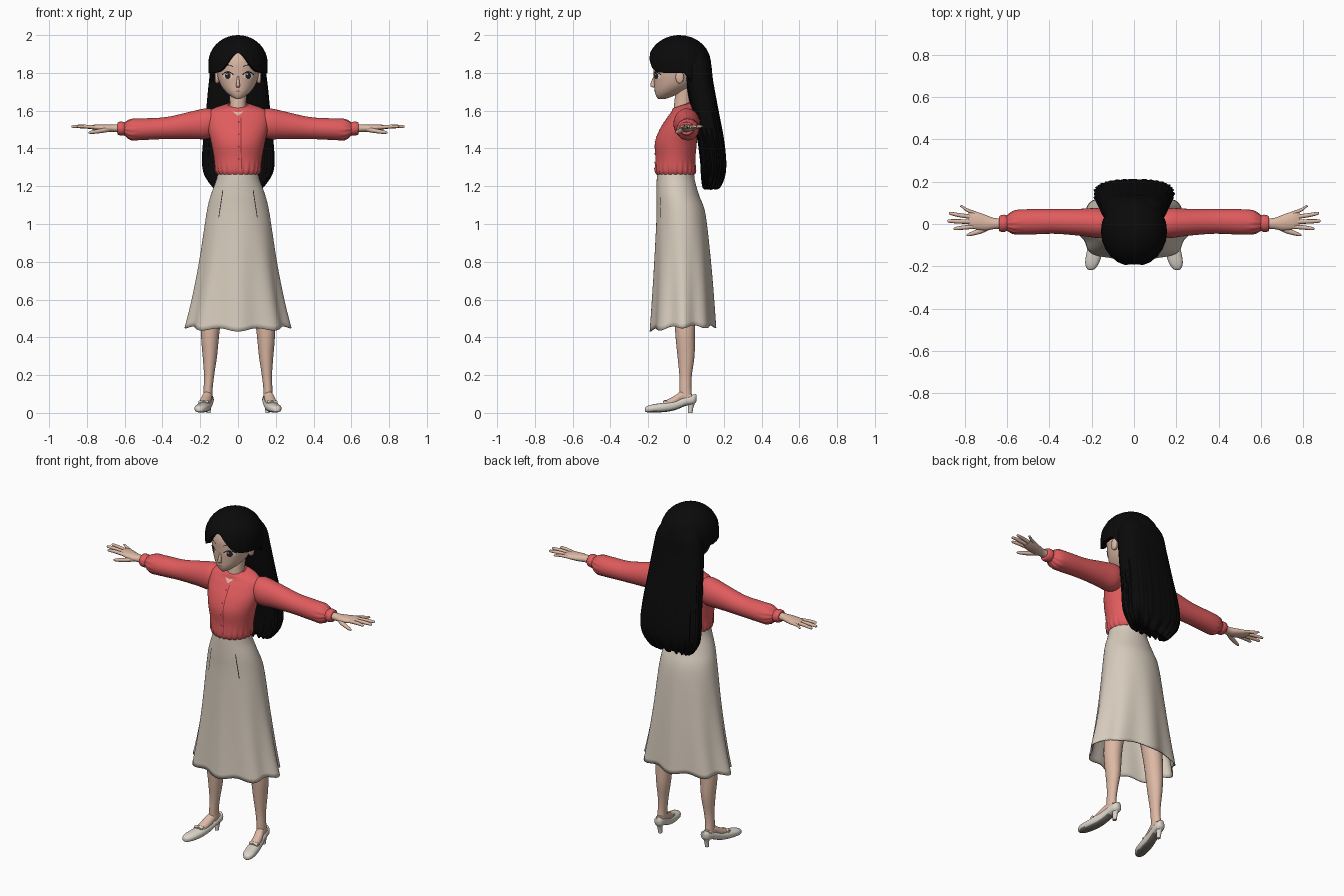
import bpy
import bmesh
from math import sin, cos, pi, exp, copysign
from mathutils import Vector, Matrix
from mathutils.bvhtree import BVHTree

if "Cube" in bpy.data.objects:
    bpy.data.objects.remove(bpy.data.objects["Cube"])


def material(name, r, g, b):
    mat = bpy.data.materials.new(name)
    mat.use_nodes = True
    mat.diffuse_color = (r, g, b, 1)
    mat.node_tree.nodes["Principled BSDF"].inputs["Base Color"].default_value = (r, g, b, 1)
    return mat


skin = material("skin", .72, .48, .37)
hair = material("black hair", .003, .003, .003)
red = material("coral blouse", .74, .105, .11)
seam = material("dark red seam", .3, .03, .035)
beige = material("beige skirt", .68, .6, .51)
cream = material("cream shoe", .72, .67, .6)
sole = material("grey sole", .2, .18, .16)
white = material("eye white", .85, .82, .8)
dark = material("dark brown", .03, .018, .014)
lip = material("lip", .5, .2, .17)


def build(name, verts, faces, mat):
    """Make a smooth object from plain geometry."""
    mesh = bpy.data.meshes.new(name)
    mesh.from_pydata(verts, [], faces)
    bm = bmesh.new()
    bm.from_mesh(mesh)
    bmesh.ops.recalc_face_normals(bm, faces=bm.faces)
    bm.to_mesh(mesh)
    bm.free()
    mesh.materials.append(mat)
    obj = bpy.data.objects.new(name, mesh)
    bpy.context.scene.collection.objects.link(obj)
    bpy.ops.object.select_all(action='DESELECT')
    obj.select_set(True)
    bpy.context.view_layer.objects.active = obj
    bpy.ops.object.shade_smooth_by_angle(angle=pi / 3)
    return obj


def strip_faces(rows, cols, closed):
    """Quads of a grid whose rows may wrap round."""
    faces = []
    for i in range(rows - 1):
        for j in range(cols if closed else cols - 1):
            k = (j + 1) % cols
            faces.append((i * cols + j, i * cols + k, (i + 1) * cols + k, (i + 1) * cols + j))
    return faces


def smooth_sections(sections, steps):
    """Pass a smooth curve through the sections."""
    s = [Vector(v) for v in sections]
    s = [s[0]] + s + [s[-1]]
    out = []
    for a, b, c, d in zip(s, s[1:], s[2:], s[3:]):
        for i in range(steps):
            t = i / steps
            out.append(b + (c - a) * (t / 2) + (a * 2 - b * 5 + c * 4 - d) * (t * t / 2)
                       + (b * 3 - a - c * 3 + d) * (t ** 3 / 2))
    return out + [s[-1]]


def loft(name, axis, sections, mat, n=24, warp=None, caps=True, power=2, steps=4):
    """Skin ovals given as (position, centre, centre, radius, radius)."""
    rings = smooth_sections(sections, steps)
    verts = []
    for t, c, d, r, q in rings:
        for j in range(n):
            a = 2 * pi * j / n
            u = c + r * copysign(abs(cos(a)) ** (2 / power), cos(a))
            v = d + q * copysign(abs(sin(a)) ** (2 / power), sin(a))
            p = Vector({'x': (t, u, v), 'y': (u, t, v), 'z': (u, v, t)}[axis])
            verts.append(warp(p, a, Vector((c, d, t))) if warp else p)
    faces = strip_faces(len(rings), n, True)
    if caps:
        faces += [tuple(range(n)), tuple(range(len(verts) - n, len(verts)))]
    return build(name, verts, faces, mat)


def pair(name, *args, **kw):
    """Build a left part and its mirrored right twin."""
    left = loft("left_" + name, *args, **kw)
    right = left.copy()
    right.data = left.data.copy()
    right.name = "right_" + name
    right.data.transform(Matrix.Scale(-1, 4, Vector((1, 0, 0))))
    right.data.flip_normals()
    bpy.context.scene.collection.objects.link(right)
    return left, right


def plate(name, surface, rows, mat, lift=.003):
    """Lay a thin painted patch, given as rows of (x, z), on the front of a part."""
    tree = BVHTree.FromPolygons([v.co for v in surface.data.vertices],
                                [list(p.vertices) for p in surface.data.polygons])
    verts = []
    for row in rows:
        for x, z in row:
            hit = tree.ray_cast(Vector((x, -1, z)), Vector((0, 1, 0)))[0]
            verts.append((x, (hit.y if hit else -.1) - lift, z))
    return build(name, verts, strip_faces(len(rows), len(rows[0]), False), mat)


def oval(x, z, w, h):
    cols = [pi * (i + .2) / 12.4 for i in range(13)]
    return [[(x + w * cos(a), z + h * k * sin(a)) for k in (-1, 0, 1)] for a in cols]


def stroke(a, b, width, bow=0, axis='x'):
    """Thin line from a to b, with an optional upward bow."""
    rows = []
    for i in range(11):
        t = i / 10
        x, z = a[0] + (b[0] - a[0]) * t, a[1] + (b[1] - a[1]) * t + bow * sin(pi * t)
        dx, dz = (width, 0) if axis == 'x' else (0, width)
        rows.append([(x - dx, z - dz), (x + dx, z + dz)])
    return rows


# Head, neck, nose and ears
head = loft("head", 'z', [
    (1.662, 0, -.128, .012, .02), (1.675, 0, -.115, .036, .042), (1.7, 0, -.09, .066, .075),
    (1.74, 0, -.062, .094, .106), (1.8, 0, -.045, .112, .127), (1.86, 0, -.045, .113, .128),
    (1.92, 0, -.045, .095, .105), (1.96, 0, -.045, .05, .06)], skin, n=48)
loft("neck", 'z', [(1.56, 0, -.02, .052, .05), (1.61, 0, -.017, .045, .048),
                   (1.66, 0, -.012, .044, .048), (1.74, 0, 0, .05, .05)], skin)
loft("nose", 'z', [(1.785, 0, -.167, .004, .004), (1.735, 0, -.176, .01, .013),
                   (1.722, 0, -.165, .006, .006)], skin, n=12)
pair("ear", 'x', [(.1, -.035, 1.775, .018, .028), (.116, -.033, 1.778, .022, .034),
                  (.123, -.03, 1.78, .012, .022)], skin, n=16)

# Painted face
for side, label in ((1, "left"), (-1, "right")):
    x = side * .054
    plate(label + "_eye_white", head, oval(x, 1.785, .026, .018), white, .002)
    plate(label + "_iris", head, oval(x, 1.785, .015, .018), dark, .004)
    plate(label + "_eye_glint", head, oval(x - .005, 1.793, .004, .004), white, .006)
    plate(label + "_lash", head, stroke((x - .03, 1.79), (x + .03, 1.79), .003, .016, 'z'), hair, .005)
    plate(label + "_brow", head, stroke((x - .028, 1.832), (x + .028, 1.832), .002, .01, 'z'), hair)
plate("mouth", head, oval(0, 1.703, .015, .004), lip)

# Hair cap: grid of columns from the hairline to the crown
COLS, ROWS = 72, 12
cap = []
for i in range(ROWS + 1):
    for j in range(COLS):
        a = 2 * pi * j / COLS
        turn = min(a, 2 * pi - a)
        back = min(max(turn - 1.75, 0), .5) / .5
        line = 1.8 + .105 * exp(-(turn / .45) ** 2) - .1 * back
        low = (line - 1.85) / .15
        s = low + (1 - low) * sin(pi / 2 * max(i - 1, 0) / (ROWS - 1))
        r = max(1 - s * s, 0) ** .5 if s > 0 else 1 - .04 * s * s
        r *= .86 if i == 0 else 1 + .008 * cos(24 * a)
        cap.append((.156 * r * sin(a), -.035 - .166 * r * cos(a), 1.85 + .15 * s))
build("hair_cap", cap, strip_faces(ROWS + 1, COLS, True), hair)


def strands(p, a, c):
    low = min(max((1.9 - p.z) / .6, 0), 1)
    tip = min(max((1.3 - p.z) / .1, 0), 1)
    grow = 1 + low * (.022 * cos(36 * a) + .012 * cos(23 * a))
    return Vector((p.x * grow, c.y + (p.y - c.y) * grow, p.z + tip * .014 * sin(19 * a)))


loft("long_hair", 'z', [
    (1.93, 0, .04, .09, .05), (1.86, 0, .055, .135, .075), (1.76, 0, .07, .153, .073),
    (1.6, 0, .1, .168, .072), (1.45, 0, .13, .182, .07), (1.33, 0, .144, .188, .068),
    (1.26, 0, .143, .175, .063), (1.21, 0, .135, .14, .048), (1.195, 0, .13, .115, .03)],
    hair, n=144, warp=strands, power=2.6)


# Blouse with gathered waist
def gathers(p, a, c):
    k = .035 * cos(22 * a) * min(max((1.34 - p.z) / .06, 0), 1)
    drop = .3 * (p.y + .02) * min(max((p.z - 1.57) / .06, 0), 1)
    return Vector((p.x * (1 + k), c.y + (p.y - c.y) * (1 + k), p.z + drop))


blouse = loft("blouse", 'z', [
    (1.262, 0, -.055, .108, .1), (1.285, 0, -.056, .12, .108), (1.35, 0, -.056, .127, .106),
    (1.43, 0, -.054, .142, .111), (1.5, 0, -.04, .158, .1), (1.56, 0, -.022, .163, .08),
    (1.6, 0, -.014, .148, .065), (1.622, 0, -.014, .09, .058), (1.628, 0, -.016, .06, .052)],
    red, n=88, warp=gathers)
collar = loft("collar", 'z', [(1.6, 0, -.02, .07, .068), (1.62, 0, -.018, .06, .061),
                              (1.637, 0, -.016, .055, .058)], red, caps=False,
              warp=lambda p, a, c: p + Vector((0, 0, .35 * p.y - .008 * max(0, -sin(a)) ** 8)))
collar.modifiers.new("thickness", 'SOLIDIFY').thickness = .006
plate("open_neckline", blouse, [[(-.03 * t, 1.572 + .024 * t), (0, 1.572 + .02 * t),
                                 (.03 * t, 1.572 + .024 * t)] for t in (.05, .5, 1)], skin, .005)
plate("button_placket", blouse, stroke((.015, 1.565), (.018, 1.29), .0025), seam)
for i in range(4):
    plate("button", blouse, oval(.004, 1.54 - .065 * i, .005, .005), seam, .004)


# Sleeves and cuffs
def puckers(p, a, c):
    k = 1 + .05 * cos(12 * a) * min(max((p.x - .53) / .05, 0), 1)
    mid = Vector((p.x, c.x, c.y))
    return mid + (p - mid) * k


pair("sleeve", 'x', [
    (.11, 0, 1.54, .05, .06), (.165, .004, 1.531, .07, .081), (.25, .008, 1.523, .064, .072),
    (.38, .012, 1.508, .058, .058), (.5, .01, 1.502, .06, .057), (.565, .008, 1.5, .055, .055),
    (.6, .005, 1.503, .036, .034), (.61, .004, 1.504, .03, .03)], red, n=48, warp=puckers)
pair("cuff", 'x', [(.598, .004, 1.504, .034, .033), (.615, .003, 1.505, .041, .037),
                   (.636, .002, 1.506, .036, .033), (.638, .002, 1.506, .026, .024)], red)

# Hands
pair("palm", 'x', [(.61, .002, 1.506, .026, .023), (.66, .002, 1.507, .026, .02),
                   (.7, .006, 1.507, .036, .02), (.75, .017, 1.511, .042, .016),
                   (.782, .022, 1.513, .036, .008)], skin)
for finger, y, tip_x, tip_y, thick in (("index", -.012, .853, -.022, .01), ("middle", .01, .882, .014, .0105),
                                       ("ring", .031, .876, .05, .01), ("little", .05, .822, .083, .0085)):
    mid_x = (.76 + tip_x) / 2
    pair(finger + "_finger", 'x', [
        (.745, y, 1.511, thick, thick), (mid_x, (y + tip_y) / 2, 1.516, thick, thick),
        (tip_x - .008, tip_y, 1.516, thick * .75, thick * .7),
        (tip_x, tip_y, 1.515, .002, .002)], skin, n=10)
pair("thumb", 'x', [(.675, -.008, 1.503, .014, .013), (.72, -.03, 1.494, .014, .012),
                    (.775, -.048, 1.486, .009, .009), (.792, -.053, 1.484, .003, .003)], skin, n=12)


# Flared skirt with a rippled hem
def flare(p, a, c):
    low = min(max((1 - p.z) / .55, 0), 1)
    k = 1 + low * .05 * cos(8 * a)
    dip = low * (.018 * max(0, -sin(a)) + .008 * cos(8 * a))
    return Vector((p.x * k, c.y + (p.y - c.y) * k, p.z - dip))


skirt = loft("skirt", 'z', [
    (1.275, 0, -.055, .106, .098), (1.23, 0, -.054, .116, .101), (1.15, 0, -.043, .145, .113),
    (1.05, 0, -.026, .168, .13), (.8, 0, -.018, .203, .148), (.6, 0, -.016, .238, .16),
    (.457, 0, -.016, .27, .168)], beige, n=96, warp=flare, caps=False)
skirt.modifiers.new("thickness", 'SOLIDIFY').thickness = .007
for side, label in ((1, "left"), (-1, "right")):
    plate(label + "_dart", skirt, stroke((side * .08, 1.18), (side * .102, 1.035), .002), dark)

# Legs and insteps
pair("leg", 'z', [(.75, .11, -.01, .068, .07), (.5, .14, -.006, .052, .056),
                  (.4, .148, -.004, .047, .051), (.3, .149, 0, .038, .045),
                  (.2, .153, -.002, .027, .033), (.13, .158, -.003, .024, .031),
                  (.07, .16, 0, .025, .034)], skin)
pair("instep", 'y', [(.03, .158, .085, .022, .02), (-.02, .162, .086, .025, .03),
                     (-.06, .172, .064, .028, .027), (-.12, .182, .042, .026, .017)], skin)

# Shoes with grey soles, bows and small heels
shoes = pair("shoe", 'y', [
    (.056, .154, .08, .012, .018), (.042, .155, .072, .026, .026), (0, .16, .062, .03, .024),
    (-.06, .172, .04, .033, .026), (-.12, .184, .029, .037, .025), (-.18, .197, .023, .034, .021),
    (-.21, .203, .019, .02, .015), (-.218, .204, .017, .006, .007)], cream, power=2.4)
for shoe in shoes:
    shoe.data.materials.append(sole)
    for face in shoe.data.polygons:
        if face.normal.z < -.75 and face.center.y < 0:
            face.material_index = 1
pair("shoe_heel", 'z', [(.07, .156, .032, .024, .024), (.035, .156, .026, .014, .015),
                        (0, .156, .022, .011, .012)], cream, n=16)
pair("shoe_bow", 'x', [(.155, -.105, .056, .013, .008), (.17, -.11, .061, .009, .007),
                       (.182, -.112, .063, .005, .005), (.194, -.112, .061, .009, .007),
                       (.21, -.109, .055, .013, .008)], cream, n=12)
